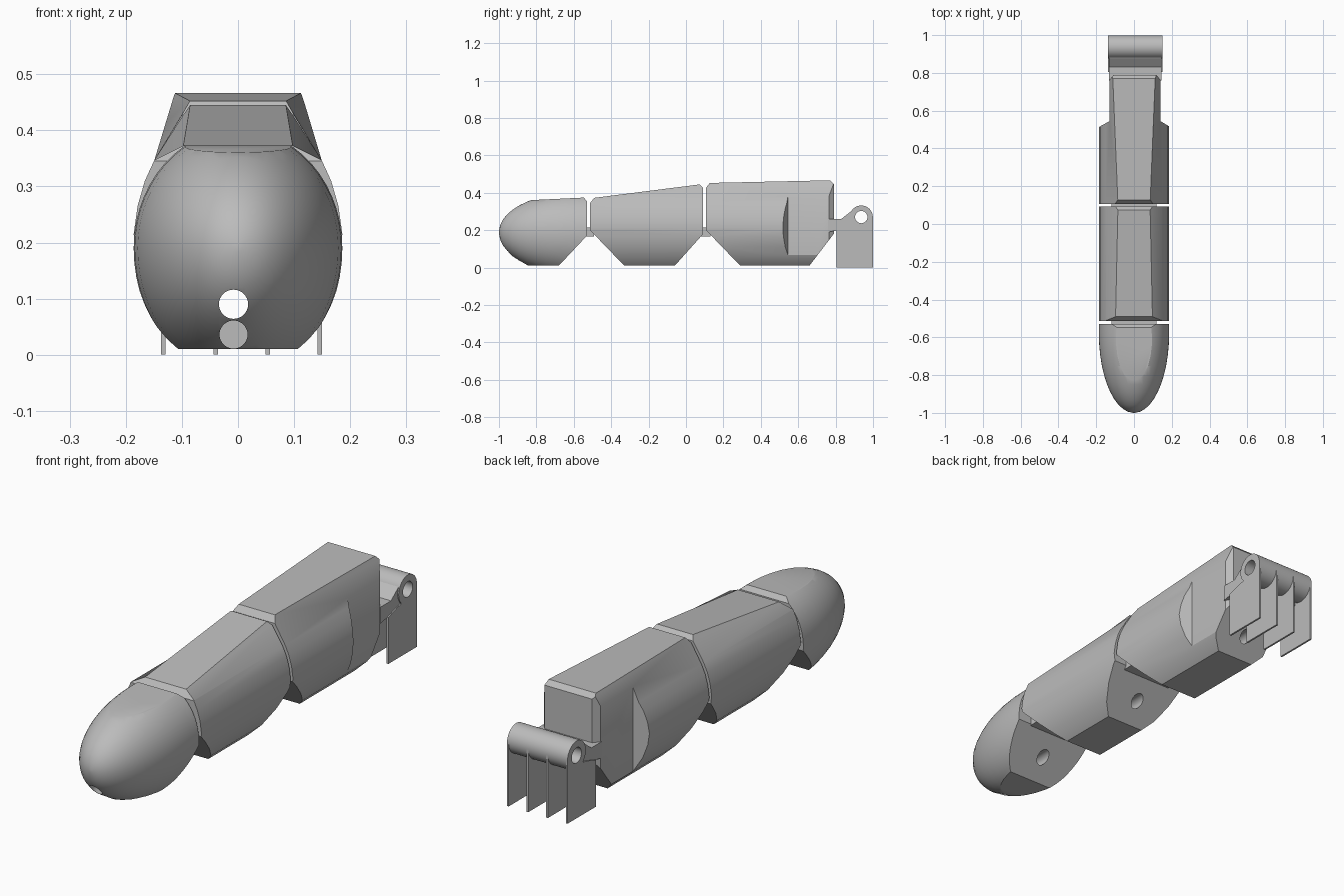
import bpy, bmesh, math
from mathutils import Vector

cube = bpy.data.objects.get("Cube")
if cube:
    bpy.data.objects.remove(cube, do_unlink=True)

grey = bpy.data.materials.new("plain grey")
grey.use_nodes = True
grey.diffuse_color = (0.5, 0.5, 0.5, 1)
grey.node_tree.nodes["Principled BSDF"].inputs["Base Color"].default_value = (0.5, 0.5, 0.5, 1)


def loft(name, rings, cuts=()):
    """Skin equal rings, cap the ends, then trim with (point, outward normal) planes."""
    bm = bmesh.new()
    rows = [[bm.verts.new(p) for p in ring] for ring in rings]
    n = len(rows[0])
    for a, b in zip(rows, rows[1:]):
        for i in range(n):
            j = (i + 1) % n
            bm.faces.new((a[i], a[j], b[j], b[i]))
    bm.faces.new(rows[0])
    bm.faces.new(rows[-1])
    for point, normal in cuts:
        bmesh.ops.bisect_plane(bm, geom=bm.verts[:] + bm.edges[:] + bm.faces[:],
                               plane_co=point, plane_no=normal, clear_outer=True)
        bmesh.ops.holes_fill(bm, edges=[e for e in bm.edges if e.is_boundary], sides=0)
    bmesh.ops.recalc_face_normals(bm, faces=bm.faces[:])
    mesh = bpy.data.meshes.new(name)
    bm.to_mesh(mesh)
    bm.free()
    mesh.materials.append(grey)
    obj = bpy.data.objects.new(name, mesh)
    bpy.context.collection.objects.link(obj)
    return obj


def prism(name, outline, x0, x1):
    return loft(name, [[(x, y, z) for y, z in outline] for x in (x0, x1)])


def rod(name, r, start, end, sides=32):
    start, end = Vector(start), Vector(end)
    turn = (end - start).to_track_quat('Z', 'Y')
    ring = [turn @ Vector((r * math.cos(a), r * math.sin(a), 0))
            for a in (math.tau * i / sides for i in range(sides))]
    return loft(name, [[p + v for v in ring] for p in (start, end)])


def carve(obj, cutter):
    mod = obj.modifiers.new("carve", 'BOOLEAN')
    mod.operation = 'DIFFERENCE'
    mod.solver = 'EXACT'
    mod.object = cutter
    bpy.context.view_layer.objects.active = obj
    bpy.ops.object.modifier_apply(modifier=mod.name)
    bpy.data.objects.remove(cutter, do_unlink=True)


def smooth(obj, angle=28):
    bpy.ops.object.select_all(action='DESELECT')
    obj.select_set(True)
    bpy.context.view_layer.objects.active = obj
    bpy.ops.object.shade_smooth_by_angle(angle=math.radians(angle))


def edge_cut(a, b):
    """Plane across x through two (y, z) points; outward is to the right of a to b."""
    return ((0, *a), (0, b[1] - a[1], a[0] - b[0]))


# Rounded belly shared by the two rear segments
BELLY = [(0.09, 0.01), (0.13, 0.05), (0.163, 0.11), (0.18, 0.165), (0.186, 0.215),
         (0.179, 0.265), (0.166, 0.31), (0.149, 0.347)]


def section(y, top, half_width):
    half = BELLY + [(half_width, top)]
    return [(x, y, z) for x, z in half] + [(-x, y, z) for x, z in reversed(half)]


def segment(name, front, back, floor, extra=()):
    """front and back are (y, top, half width); floor is the flat underside's y range."""
    (y0, t0, _), (y1, t1, _) = front, back
    cuts = [edge_cut((y0, 0.2), (floor[0], 0.01)),
            edge_cut((floor[1], 0.01), (y1, 0.18)),
            edge_cut((y0 + 0.02, t0), (y0, t0 - 0.025)),
            edge_cut((y1, t1 - 0.02), (y1 - 0.02, t1))]
    return loft(name, [section(*front), section(*back)], cuts + list(extra))


# Fingertip: bullet shape with flat top and underside
MID_Z = 0.19


def oval(y, s, count=56):
    ring = []
    for i in range(count):
        a = math.tau * i / count
        tall = 0.212 if math.sin(a) > 0 else 0.23
        ring.append((0.186 * s * math.cos(a), y, MID_Z + tall * s * math.sin(a)))
    return ring


nose = [math.radians(d) for d in range(88, -1, -8)]
rings = [oval(-0.58 - 0.42 * math.sin(a), math.cos(a)) for a in nose] + [oval(-0.53, 1)]
tip = loft("fingertip", rings, [
    edge_cut((-0.53, 0.375), (-0.84, 0.36)),
    ((0, 0, 0.01), (0, 0, -1)),
    edge_cut((-0.68, 0.01), (-0.53, 0.17)),
    edge_cut((-0.53, 0.355), (-0.55, 0.378))])

# Middle and base segments
middle = segment("middle_segment", (-0.513, 0.37, 0.098), (0.092, 0.447, 0.085), (-0.33, -0.06))
corners = [((side * 0.137 + 0.005, 0.76, 0), (side, 0.8, 0)) for side in (-1, 1)]
base = segment("base_segment", (0.107, 0.452, 0.085), (0.79, 0.467, 0.113), (0.29, 0.66), corners)

# Flat recesses on both sides of the base segment
for side in (-1, 1):
    wall = 0.005 + side * 0.134
    plan = [(side * 0.3, 0.45), (wall, 0.545), (wall, 0.9), (side * 0.3, 0.9)]
    carve(base, loft("recess_cutter", [[(x, y, z) for x, y in plan] for z in (-0.1, 0.6)]))

# Tendon channel through all segments and its pocket in the nose
for obj in (tip, middle, base):
    carve(obj, rod("channel_cutter", 0.026, (-0.008, -1.1, 0.09), (-0.008, 0.9, 0.09)))
carve(tip, rod("pocket_cutter", 0.025, (-0.008, -1.1, 0.036), (-0.008, -0.82, 0.036)))
for obj in (tip, middle, base):
    smooth(obj)

# Flexible joints between segments
for name, y in (("front_joint", -0.522), ("rear_joint", 0.1)):
    prism(name, [(y - 0.03, 0.165), (y + 0.03, 0.165), (y + 0.03, 0.215), (y - 0.03, 0.215)],
          -0.12, 0.12)

# Hinge arm and barrel at the back
LEFT, RIGHT = 0.15, -0.137
arm = prism("hinge_arm", [(0.76, 0.19), (0.8, 0.197), (0.9, 0.205), (0.9, 0.31),
                          (0.875, 0.295), (0.83, 0.26), (0.76, 0.26)], RIGHT + 0.005, LEFT - 0.005)
barrel = rod("hinge_barrel", 0.062, (RIGHT, 0.937, 0.27), (LEFT, 0.937, 0.27), 40)
for obj in (arm, barrel):
    carve(obj, rod("pin_cutter", 0.033, (-0.3, 0.937, 0.27), (0.3, 0.937, 0.27)))
smooth(barrel)

# Row of thin fins hanging from the hinge
FIN = 0.008
for i in range(4):
    x = RIGHT + (LEFT - RIGHT - FIN) * i / 3
    prism(f"hinge_fin_{i + 1}", [(0.805, 0), (0.999, 0), (0.999, 0.27), (0.937, 0.23),
                                 (0.87, 0.22), (0.805, 0.2)], x, x + FIN)
